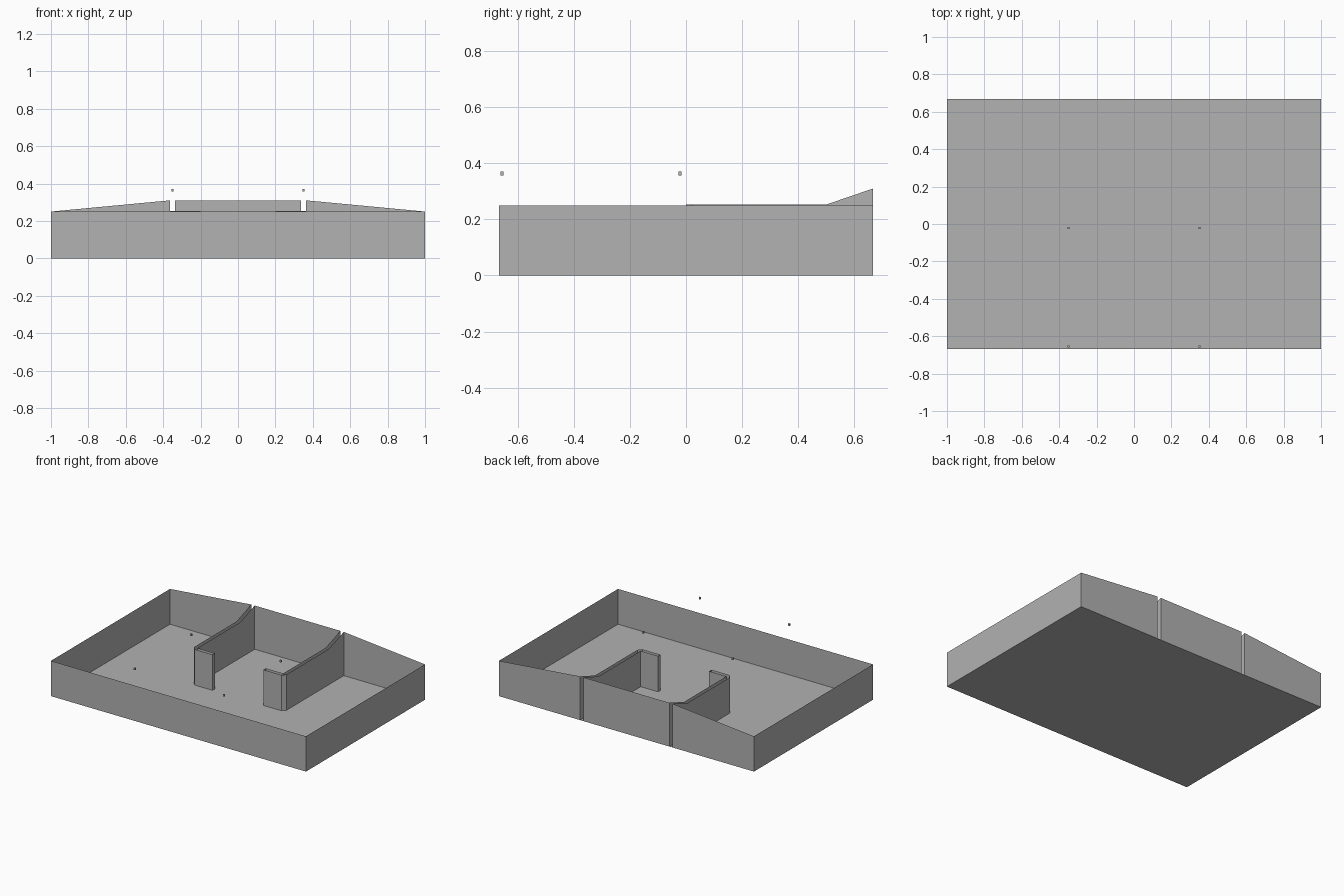
import bpy

if "Cube" in bpy.data.objects:
    bpy.data.objects.remove(bpy.data.objects["Cube"])

grey = bpy.data.materials.new("plain grey")
grey.diffuse_color = (0.445, 0.445, 0.445, 1)
grey.use_nodes = True
grey.node_tree.nodes["Principled BSDF"].inputs["Base Color"].default_value = grey.diffuse_color

HALF_X, HALF_Y = 1.0, 0.667
WALL, PEAK, PART = 0.25, 0.31, 0.253
INNER, OUTER = 0.336, 0.363       # the two skins of each hollow partition


def make(name, verts, faces):
    mesh = bpy.data.meshes.new(name)
    mesh.from_pydata(verts, [], faces)
    mesh.materials.append(grey)
    obj = bpy.data.objects.new(name, mesh)
    bpy.context.collection.objects.link(obj)
    return obj


def sheet(name, points):
    """Thin upright wall along (x, y, height) points."""
    n = len(points)
    verts = [(x, y, 0) for x, y, h in points] + list(points)
    return make(name, verts, [(i, i + 1, n + i + 1, n + i) for i in range(n - 1)])


# Floor
make("floor", [(-HALF_X, -HALF_Y, 0), (HALF_X, -HALF_Y, 0),
               (HALF_X, HALF_Y, 0), (-HALF_X, HALF_Y, 0)], [(0, 1, 2, 3)])

# Front wall and middle of the back wall
sheet("front_wall", [(-HALF_X, -HALF_Y, WALL), (HALF_X, -HALF_Y, WALL)])
sheet("back_wall_middle", [(INNER, HALF_Y, PEAK), (-INNER, HALF_Y, PEAK)])

for side, s in (("left", -1), ("right", 1)):
    # Outer side wall and the sloping back wall beside the slot
    sheet(side + "_wall", [(s * x, y, h) for x, y, h in (
        (HALF_X, -HALF_Y, WALL), (HALF_X, HALF_Y, WALL), (OUTER, HALF_Y, PEAK))])

    # Hollow partition: rises at the back, chamfered corner, short return in front
    sheet(side + "_partition", [(s * x, y, h) for x, y, h in (
        (OUTER, HALF_Y, PEAK), (OUTER, 0.5, PART), (OUTER, 0.024, PART),
        (0.341, 0, PART), (0.2, 0, PART), (0.2, 0.027, PART),
        (INNER, 0.027, PART), (INNER, 0.5, PART), (INNER, HALF_Y, PEAK))])

    # Small floating marker blocks
    for place, y in (("front", -0.656), ("rear", -0.022)):
        bpy.ops.mesh.primitive_cube_add(size=1, location=(s * 0.35, y, 0.363))
        block = bpy.context.object
        block.name = f"{side}_{place}_marker"
        block.scale = (0.011, 0.011, 0.014)
        block.data.materials.append(grey)
